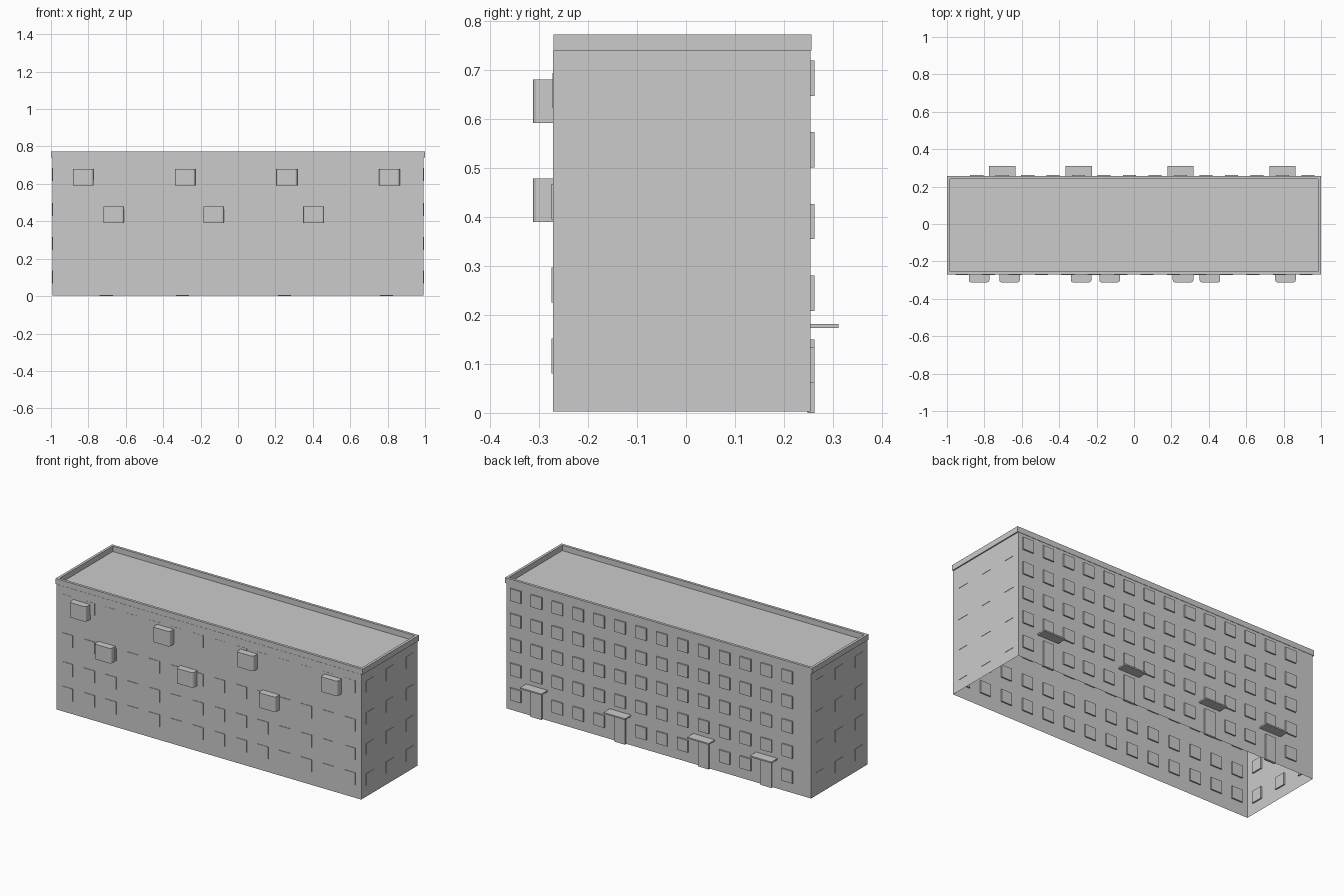
import bpy, bmesh
from mathutils import Matrix

default = bpy.data.objects.get("Cube")
if default:
    bpy.data.objects.remove(default, do_unlink=True)

grey = bpy.data.materials.new("plain_grey")
grey.use_nodes = True
COLOUR = (0.6, 0.6, 0.6, 1)
grey.diffuse_color = COLOUR
grey.node_tree.nodes["Principled BSDF"].inputs["Base Color"].default_value = COLOUR


def finish(name, bm):
    mesh = bpy.data.meshes.new(name)
    bm.to_mesh(mesh)
    bm.free()
    mesh.materials.append(grey)
    obj = bpy.data.objects.new(name, mesh)
    bpy.context.collection.objects.link(obj)
    return obj


def add_box(bm, x, y, z):
    """Add a box from three (low, high) ranges and return its vertices."""
    size = [b - a for a, b in (x, y, z)]
    mid = [(a + b) / 2 for a, b in (x, y, z)]
    matrix = Matrix.Translation(mid) @ Matrix.Diagonal((*size, 1))
    return bmesh.ops.create_cube(bm, size=1, matrix=matrix)["verts"]


def around(centre, width):
    return centre - width / 2, centre + width / 2


FRONT, BACK, SIDE = -0.271, 0.254, 0.993
WALL_TOP, TOP = 0.74, 0.772
WIN = 0.07

# Walls and roof: a thin shell, open underneath
bm = bmesh.new()
add_box(bm, (-SIDE, SIDE), (FRONT, BACK), (0.003, WALL_TOP))
bm.normal_update()
bmesh.ops.delete(bm, geom=[f for f in bm.faces if f.normal.z < -0.5], context="FACES")
finish("walls_and_roof", bm)

# Parapet: flat ring extruded upward
bm = bmesh.new()
add_box(bm, (-1, 1), (-0.27, 0.256), (WALL_TOP, TOP))
bm.normal_update()
caps = [f for f in bm.faces if abs(f.normal.z) > 0.5]
bmesh.ops.inset_individual(bm, faces=caps, thickness=0.022)
loops = [e for f in caps for e in f.edges]
bmesh.ops.delete(bm, geom=caps, context="FACES_ONLY")
bmesh.ops.bridge_loops(bm, edges=loops)
bmesh.ops.recalc_face_normals(bm, faces=bm.faces)
finish("parapet", bm)

# Back windows, with doors and canopies in some ground floor bays
back_columns = [0.93 - 0.1362 * i for i in range(14)]
door_bays = (1, 5, 9, 12)
windows, doors, canopies = bmesh.new(), bmesh.new(), bmesh.new()
for col, x in enumerate(back_columns):
    for row in range(5):
        if row == 0 and col in door_bays:
            continue
        low = 0.062 + 0.1463 * row
        add_box(windows, around(x, WIN), (BACK - 0.008, 0.262), (low, low + 0.072))
    if col in door_bays:
        add_box(doors, around(x, WIN), (0.248, 0.262), (0, 0.15))
        add_box(canopies, around(x, 0.14), (BACK, 0.311), (0.173, 0.181))
finish("back_windows", windows)
finish("doors", doors)
finish("door_canopies", canopies)

# Front windows, barely proud of the wall and deeper inside
bm = bmesh.new()
for low, proud in ((0.08, 0.003), (0.225, 0.003), (0.395, 0.003), (0.622, 0.001)):
    for i in range(14):
        add_box(bm, around(-0.92 + 0.1415 * i, WIN),
                (FRONT - proud, FRONT + 0.008), (low, low + 0.072))
finish("front_windows", bm)

# Side windows on both ends
for side, name in ((1, "left_windows"), (-1, "right_windows")):
    bm = bmesh.new()
    for low in (0.068, 0.247, 0.428, 0.615):
        for y in (-0.19, -0.005, 0.18):
            xs = sorted((side * (SIDE - 0.008), side * (SIDE + 0.002)))
            add_box(bm, xs, around(y, WIN), (low, low + 0.07))
    finish(name, bm)

# Balcony boxes with rounded outer corners
bm = bmesh.new()
rows = (((-0.828, -0.283, 0.262, 0.81), 0.592), ((-0.665, -0.13, 0.406), 0.39))
for xs, low in rows:
    for x in xs:
        add_box(bm, around(x, 0.11), (-0.312, FRONT), (low, low + 0.088))
corners = [e for e in bm.edges
           if all(v.co.y < -0.3 for v in e.verts)
           and abs(e.verts[0].co.z - e.verts[1].co.z) > 0.05]
bmesh.ops.bevel(bm, geom=corners, offset=0.012, segments=3, profile=0.5, affect="EDGES")
finish("balcony_boxes", bm)
